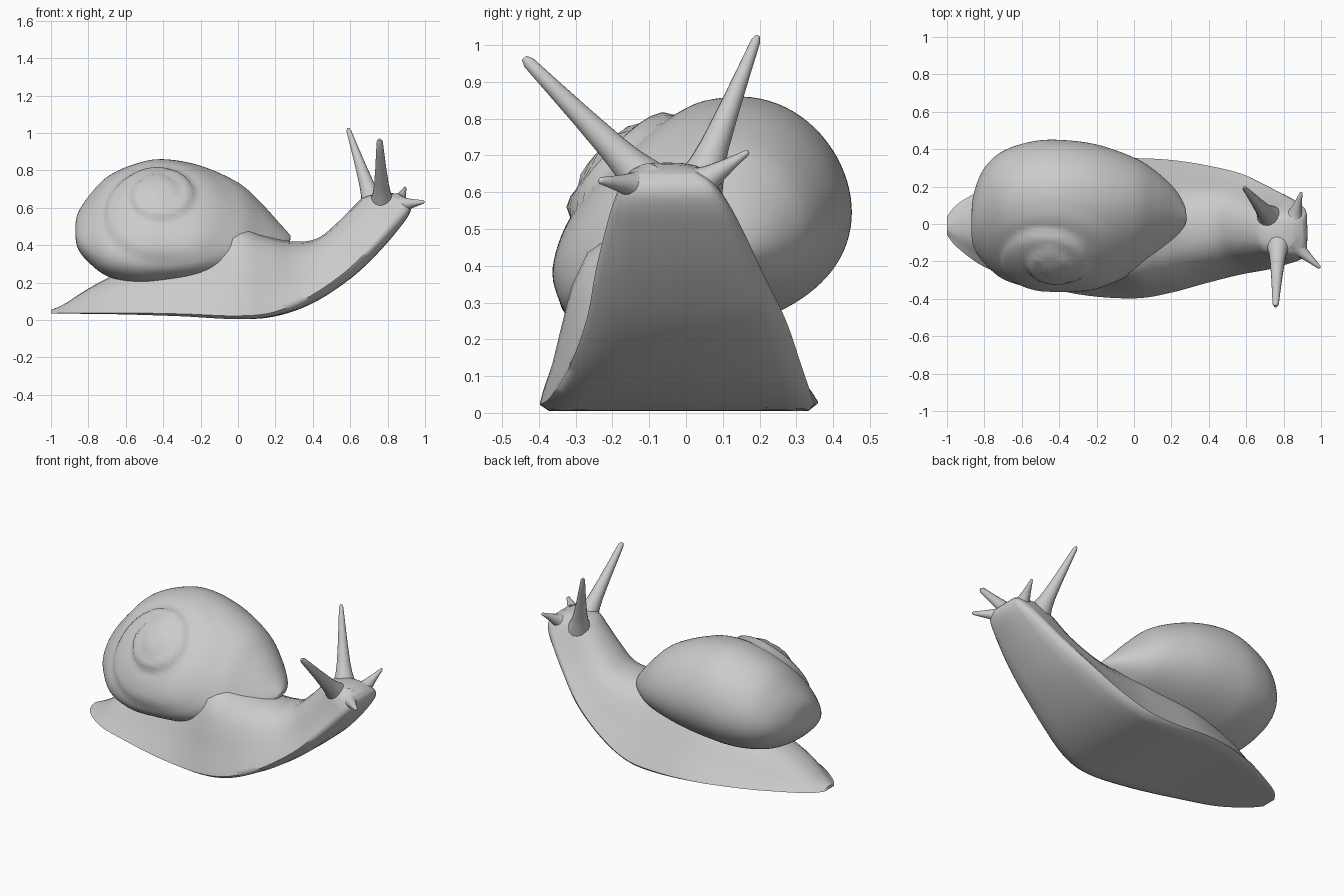
import bpy, bmesh, math
from mathutils import Vector

cube = bpy.data.objects.get("Cube")
if cube:
    bpy.data.objects.remove(cube)

grey = bpy.data.materials.new("plain grey")
grey.use_nodes = True
grey.diffuse_color = (0.6, 0.6, 0.6, 1)
grey.node_tree.nodes["Principled BSDF"].inputs["Base Color"].default_value = (0.6, 0.6, 0.6, 1)


def resample(rows, steps):
    """Smooth curve through rows of numbers."""
    out = []
    n = len(rows)
    for i in range(n - 1):
        a, b, c, d = (rows[max(0, min(n - 1, j))] for j in (i - 1, i, i + 1, i + 2))
        for s in range(steps):
            t = s / steps
            out.append([q + t * ((r - p) / 2 + t * (p - 2.5 * q + 2 * r - w / 2
                        + t * (1.5 * (q - r) + (w - p) / 2)))
                        for p, q, r, w in zip(a, b, c, d)])
    return out + [list(rows[-1])]


def loft(name, rings, angle=60):
    """Skin closed rings of points, cap both ends and shade smooth."""
    bm = bmesh.new()
    loops = [[bm.verts.new(p) for p in ring] for ring in rings]
    n = len(loops[0])
    for a, b in zip(loops, loops[1:]):
        for i in range(n):
            j = (i + 1) % n
            bm.faces.new((a[i], a[j], b[j], b[i]))
    bm.faces.new(loops[0])
    bm.faces.new(loops[-1])
    bmesh.ops.recalc_face_normals(bm, faces=bm.faces)
    mesh = bpy.data.meshes.new(name)
    bm.to_mesh(mesh)
    bm.free()
    mesh.materials.append(grey)
    obj = bpy.data.objects.new(name, mesh)
    bpy.context.collection.objects.link(obj)
    bpy.ops.object.select_all(action='DESELECT')
    obj.select_set(True)
    bpy.context.view_layer.objects.active = obj
    bpy.ops.object.shade_smooth_by_angle(angle=math.radians(angle))


# Body: sole x, sole z, top x, top z, middle y, half width, fullness,
# lift of the sole's edges, lean of the top to the right
body = [
    (-1.0, .035, -1.0, .055, -.01, .05, 0, 0, 0),
    (-.94, .035, -.93, .085, -.01, .12, 0, 0, 0),
    (-.8, .033, -.78, .18, -.02, .21, 0, 0, 0),
    (-.6, .03, -.6, .27, -.01, .29, 0, 0, 0),
    (-.3, .02, -.3, .39, -.01, .365, 0, 0, .02),
    (0, .005, -.03, .5, -.02, .375, .15, 0, .08),
    (.2, .02, .14, .455, -.01, .355, .25, .02, .07),
    (.4, .09, .28, .42, 0, .315, .3, .08, .03),
    (.6, .22, .42, .435, 0, .27, .3, .13, 0),
    (.75, .36, .53, .52, -.02, .225, .35, .15, 0),
    (.87, .5, .62, .61, -.035, .178, .6, .15, 0),
    (.92, .575, .68, .66, -.045, .145, .9, .15, 0),
    (.925, .62, .78, .68, -.05, .115, 1, .12, 0),
    (.905, .65, .85, .675, -.05, .075, 1, .1, 0),
]
half = [(0, 0), (.5, 0), (.75, 0), (.93, 0), (1, .035), (.96, .1), (.84, .26),
        (.72, .46), (.59, .68), (.43, .87), (.22, .97), (0, 1)]
outline = half + [(-u, v) for u, v in half[-2:0:-1]]
rings = []
for sx, sz, tx, tz, cy, hw, full, lift, lean in resample(body, 5):
    ring = []
    for u, v in outline:
        w = u + full * u * (1 - abs(u))
        h = v + lift * u ** 4
        ring.append((sx + h * (tx - sx), cy - lean * v + w * hw, sz + h * (tz - sz)))
    rings.append(ring)
loft("body", rings)

# Shell: x, then lowest and highest y, lowest and highest z
shell = [
    (-.87, -.05, .05, .45, .51),
    (-.855, -.13, .17, .38, .575),
    (-.8, -.21, .3, .31, .66),
    (-.7, -.295, .39, .235, .765),
    (-.55, -.345, .44, .2, .835),
    (-.4, -.355, .45, .2, .86),
    (-.2, -.345, .425, .22, .825),
    (0, -.26, .355, .26, .735),
    (.12, -.17, .28, .3, .63),
    (.22, -.08, .185, .36, .52),
    (.27, -.01, .1, .41, .465),
    (.28, .02, .05, .43, .45),
]
centre = Vector((-.42, .04, .53))
axis = Vector((-.04, -.84, .52)).normalized()
side = axis.orthogonal().normalized()
up = axis.cross(side)


def whorl(p):
    """Raise stepped coils around the shell's apex."""
    d = (p - centre).normalized()
    r = max(axis.angle(d), .02)
    f = (math.log(r) / math.log(2.0) - math.atan2(d.dot(up), d.dot(side)) / math.tau) % 1
    step = math.sin(math.pi * min(f / .76, (1 - f) / .24) / 2)
    fade = max(0, min(1, (1.15 - r) / .25)) * min(1, r / .4)
    bump = .027 * (1 + math.cos(math.pi * min(1, r)))
    return p + d * (fade * .02 * (step - .5) + bump)


rings = []
count = 96
for x, y0, y1, z0, z1 in resample(shell, 8):
    ring = []
    for i in range(count):
        a = math.tau * i / count
        # Leaning ellipse that sags on the right side
        y = (y0 + y1) / 2 + (y1 - y0) / 2 * math.cos(a)
        z = (z0 + z1) / 2 + (z1 - z0) / 2 * math.sin(a + .3 - .25 * math.cos(a))
        ring.append(whorl(Vector((x, y, z))))
    rings.append(ring)
loft("shell", rings, 80)


def feeler(name, base, tip, r0, r1):
    """Tapered stalk with a flared root and a blunt tip."""
    base, tip = Vector(base), Vector(tip)
    d = (tip - base).normalized()
    s = d.orthogonal().normalized()
    t = d.cross(s)
    profile = [(-.1, 2), (0, 1.65), (.12, 1.15), (.25, .85), (.5, .5), (.75, .22), (.96, 0)]
    radii = [(k, r1 + (r0 - r1) * m) for k, m in profile] + [(1, r1 / 2)]
    rings = []
    for k, r in radii:
        mid = base.lerp(tip, k)
        angles = [math.tau * i / 16 for i in range(16)]
        rings.append([mid + r * (s * math.cos(a) + t * math.sin(a)) for a in angles])
    loft(name, rings)


feeler("right_eye_stalk", (.77, -.12, .64), (.757, -.44, .965), .044, .017)
feeler("left_eye_stalk", (.72, .04, .63), (.588, .195, 1.025), .044, .013)
feeler("right_feeler", (.865, -.12, .615), (.995, -.235, .632), .038, .01)
feeler("left_feeler", (.855, .035, .62), (.895, .17, .71), .038, .008)
